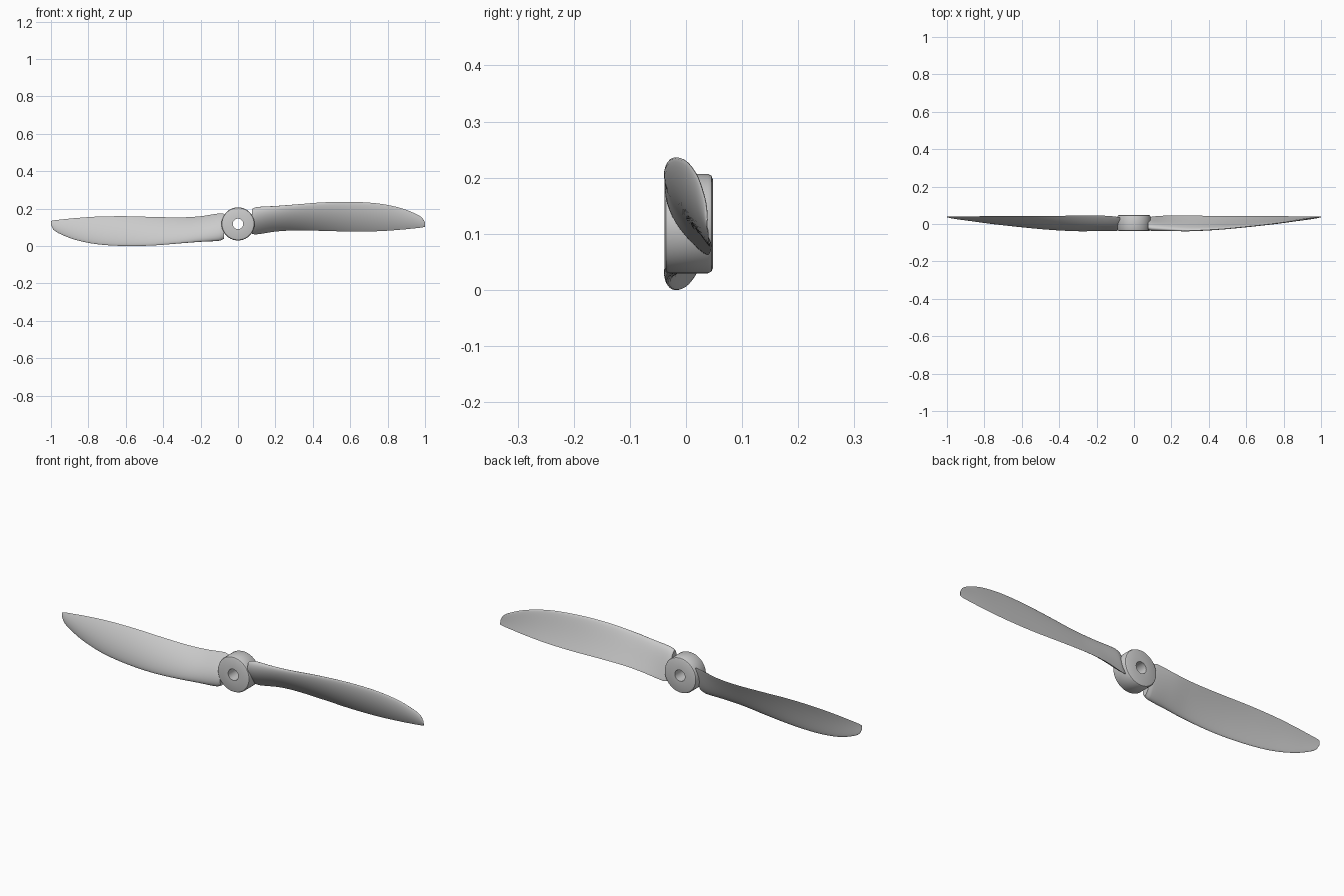
import bpy, math
from mathutils import Vector

if "Cube" in bpy.data.objects:
    bpy.data.objects.remove(bpy.data.objects["Cube"])

CZ = 0.118  # height of the spin axis


def make_object(name, verts, faces, angle):
    mesh = bpy.data.meshes.new(name)
    mesh.from_pydata(verts, [], faces)
    mesh.update()
    ob = bpy.data.objects.new(name, mesh)
    bpy.context.collection.objects.link(ob)
    bpy.ops.object.select_all(action='DESELECT')
    ob.select_set(True)
    bpy.context.view_layer.objects.active = ob
    bpy.ops.object.mode_set(mode='EDIT')
    bpy.ops.mesh.select_all(action='SELECT')
    bpy.ops.mesh.normals_make_consistent(inside=False)
    bpy.ops.object.mode_set(mode='OBJECT')
    bpy.ops.object.shade_smooth_by_angle(angle=math.radians(angle))
    return ob


# Hub: bored ring with rounded outer rims, lathed about the y axis
profile = [(0.028, -0.038), (0.079, -0.038), (0.0855, -0.0352), (0.0885, -0.029),
           (0.0885, 0.039), (0.0855, 0.0452), (0.079, 0.048), (0.028, 0.048)]
N, P = 64, len(profile)
verts = [(r * math.cos(2 * math.pi * i / N), y, CZ + r * math.sin(2 * math.pi * i / N))
         for i in range(N) for r, y in profile]
faces = [(i * P + j, i * P + (j + 1) % P, (i + 1) % N * P + (j + 1) % P, (i + 1) % N * P + j)
         for i in range(N) for j in range(P)]
make_object("hub", verts, faces, 35)

# Blade stations: x, leading z, trailing z, leading y, trailing y, thickness
stations = [
    (0.076, 0.198, 0.064, -0.022, 0.034, 0.040),
    (0.10, 0.207, 0.062, -0.026, 0.040, 0.046),
    (0.20, 0.213, 0.077, -0.032, 0.046, 0.036),
    (0.30, 0.221, 0.083, -0.035, 0.045, 0.028),
    (0.45, 0.233, 0.081, -0.028, 0.043, 0.022),
    (0.60, 0.236, 0.077, -0.014, 0.042, 0.018),
    (0.75, 0.227, 0.079, 0.003, 0.042, 0.015),
    (0.87, 0.203, 0.087, 0.020, 0.041, 0.012),
    (0.95, 0.172, 0.095, 0.031, 0.040, 0.009),
    (0.985, 0.150, 0.099, 0.036, 0.040, 0.006),
    (1.0, 0.125, 0.103, 0.038, 0.040, 0.003),
]


def slope(i):
    a, b = stations[max(i - 1, 0)], stations[min(i + 1, len(stations) - 1)]
    return [(q - p) / (b[0] - a[0]) for p, q in zip(a, b)]


def smooth_stations(steps=6):
    out = []
    for i in range(len(stations) - 1):
        a, b, ma, mb = stations[i], stations[i + 1], slope(i), slope(i + 1)
        h = b[0] - a[0]
        for k in range(steps):
            t = k / steps
            out.append([(2*t**3 - 3*t*t + 1) * a[c] + (t**3 - 2*t*t + t) * h * ma[c]
                        + (3*t*t - 2*t**3) * b[c] + (t**3 - t*t) * h * mb[c]
                        for c in range(6)])
            out[-1][0] = a[0] + h * t
    return out + [list(stations[-1])]


def section(x, zl, zt, yl, yt, thick, n=32):
    """Cambered airfoil loop, convex towards the front."""
    lead, trail = Vector((x, yl, zl)), Vector((x, yt, zt))
    d = trail - lead
    normal = Vector((0, d.z, -d.y)).normalized()
    pts = []
    for i in range(n):
        a = 2 * math.pi * i / n
        s = (1 - math.cos(a)) / 2
        half = thick / 2 * (0.88 * math.sqrt(s) * (1 - s) / 0.385 + 0.24 * math.sqrt(max(s * (1 - s), 0)))
        camber = 0.05 * d.length * 4 * s * (1 - s)
        pts.append(lead + d * s + normal * (camber + (half if a < math.pi else -half)))
    return pts


# Two blades, the second turned half a turn about the hub axis
rings = [section(*st) for st in smooth_stations()]
n = len(rings[0])
faces = [(r * n + j, r * n + (j + 1) % n, (r + 1) * n + (j + 1) % n, (r + 1) * n + j)
         for r in range(len(rings) - 1) for j in range(n)]
faces += [tuple(range(n)), tuple(range((len(rings) - 1) * n, len(rings) * n))]
for name, sign in (("right_blade", 1), ("left_blade", -1)):
    verts = [(sign * p.x, p.y, CZ + sign * (p.z - CZ)) for ring in rings for p in ring]
    make_object(name, verts, faces, 50)
